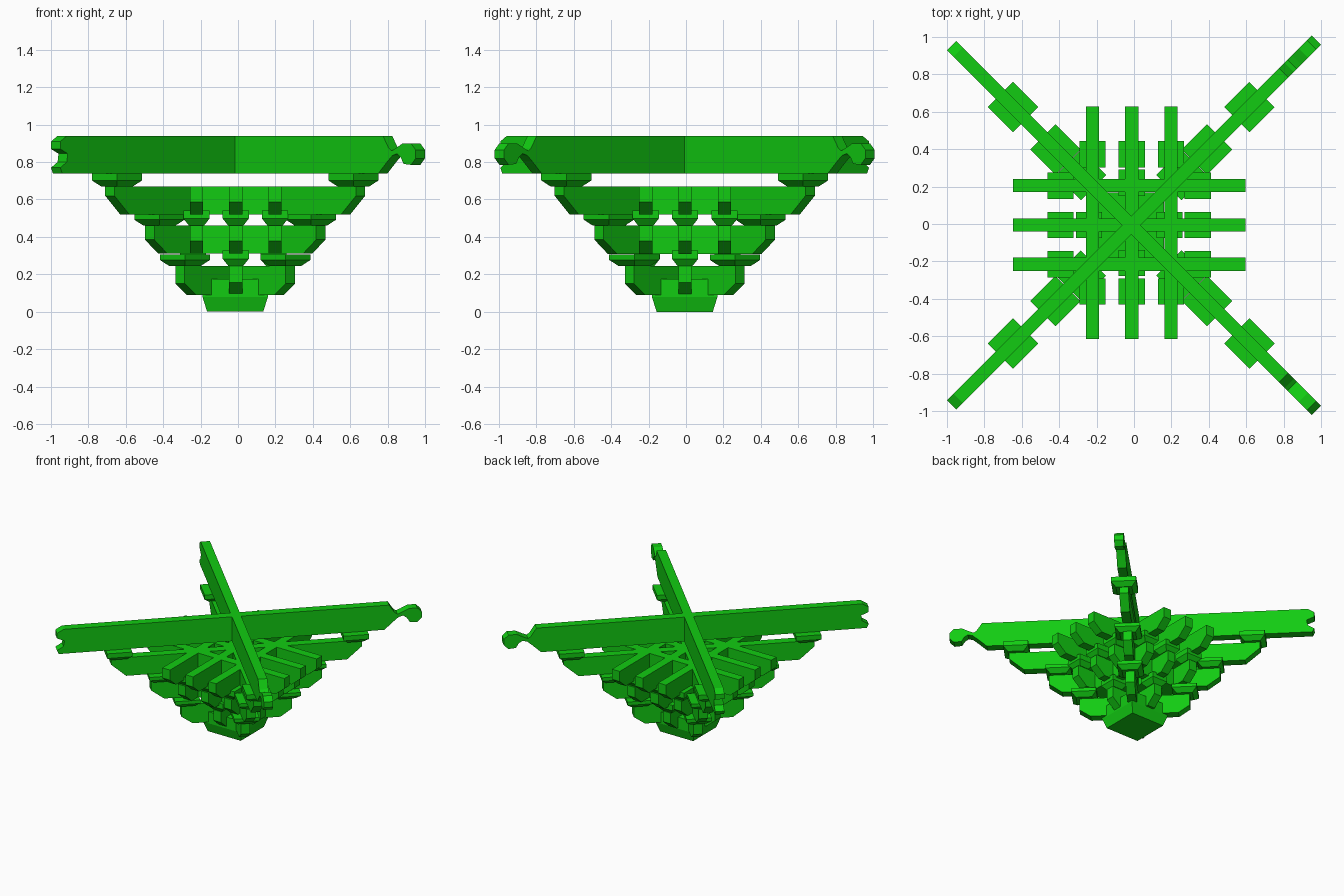
import bpy, bmesh
from math import pi
from mathutils import Matrix, Vector

cube = bpy.data.objects.get("Cube")
if cube:
    bpy.data.objects.remove(cube, do_unlink=True)

green = bpy.data.materials.new("leaf_green")
green.use_nodes = True
green.diffuse_color = (0.006, 0.6, 0.006, 1)
green.node_tree.nodes["Principled BSDF"].inputs["Base Color"].default_value = green.diffuse_color

CENTRE = Vector((-0.015, -0.007, 0))
ROOT2 = 2 ** 0.5
WIDTH = 0.07


def finish(name, bm, place):
    bmesh.ops.recalc_face_normals(bm, faces=bm.faces)
    mesh = bpy.data.meshes.new(name)
    bm.to_mesh(mesh)
    bm.free()
    mesh.materials.append(green)
    obj = bpy.data.objects.new(name, mesh)
    obj.matrix_world = place
    bpy.context.collection.objects.link(obj)


def placement(centre, angle):
    return Matrix.Translation(centre) @ Matrix.Rotation(angle, 4, "Z")


def beam(name, profile, centre, angle):
    """Extrude a side profile (length, height) to the beam width."""
    bm = bmesh.new()
    face = bm.faces.new([bm.verts.new((r, -WIDTH / 2, z)) for r, z in profile])
    new = bmesh.ops.extrude_face_region(bm, geom=[face])["geom"]
    bmesh.ops.translate(bm, vec=(0, WIDTH, 0),
                        verts=[v for v in new if isinstance(v, bmesh.types.BMVert)])
    finish(name, bm, placement(centre, angle))


def arm(name, reach, z0, z1, cut_x, cut_z, centre, angle):
    """Bracket arm with both lower ends chamfered."""
    half = [(reach - cut_x, z0), (reach, z0 + cut_z), (reach, z1)]
    beam(name, half + [(-r, z) for r, z in reversed(half)], centre, angle)


def block(name, low, high, z0, z1, z2, centre, angle):
    """Square bearing block: tapered foot below straight sides."""
    bm = bmesh.new()
    rings = []
    for h, z in ((low, z0), (high, z1), (high, z2)):
        rings.append([bm.verts.new((x * h, y * h, z))
                      for x, y in ((-1, -1), (1, -1), (1, 1), (-1, 1))])
    bm.faces.new(rings[0])
    bm.faces.new(rings[-1])
    for a, b in zip(rings, rings[1:]):
        for i in range(4):
            j = (i + 1) % 4
            bm.faces.new((a[i], a[j], b[j], b[i]))
    finish(name, bm, placement(centre, angle))


# Base block
block("base_block", 0.15, 0.175, 0, 0.08, 0.175, CENTRE, 0)

# Tiers: bottom, top, arm reach, block distance, side rows,
# then diagonal reach, diagonal block distance, chamfer length and height
tiers = [
    (0.09, 0.245, 0.26, 0.215, (0,), 0.417, 0.38, 0.085, 0.06),
    (0.31, 0.46, 0.42, 0.367, (-0.21, 0, 0.21), 0.647, 0.573, 0.1, 0.075),
    (0.52, 0.67, 0.622, None, (-0.21, 0, 0.21), 0.948, 0.894, 0.113, 0.1),
]
for n, (z0, z1, reach, seat, rows, d_reach, d_seat, cut_x, cut_z) in enumerate(tiers, 1):
    # Straight arms in both directions, with a block near each end
    for label, angle, middle in (("cross", 0, Vector((-0.026, -0.005, 0))),
                                 ("depth", pi / 2, Vector((-0.012, 0.006, 0)))):
        turn = Matrix.Rotation(angle, 3, "Z")
        for row in rows:
            centre = middle + turn @ Vector((0, row, 0))
            arm(f"{label}_arm_{n}", reach, z0, z1, 0.08, 0.067, centre, angle)
            if seat:
                for side in (-1, 1):
                    block(f"{label}_block_{n}", 0.04, 0.07, z1, z1 + 0.038, z1 + 0.082,
                          centre + turn @ Vector((side * seat, 0, 0)), angle)
    # Diagonal arms and their wider blocks
    for angle in (pi / 4, -pi / 4):
        turn = Matrix.Rotation(angle, 3, "Z")
        arm(f"diagonal_arm_{n}", d_reach, z0, z1, cut_x, cut_z, CENTRE, angle)
        for side in (-1, 1):
            block(f"diagonal_block_{n}", 0.06, 0.095, z1, z1 + 0.032, z1 + 0.07 - 0.01 * (n < 3),
                  CENTRE + turn @ Vector((side * d_seat, 0, 0)), angle)

# Top beams: notched tail on one end, curled hook on the other
tail = [(-0.925, 0.94), (-0.96, 0.91), (-0.96, 0.87), (-0.92, 0.845),
        (-0.925, 0.8), (-0.96, 0.77), (-0.95, 0.74)]
hook = [(0.79, 0.74), (0.84, 0.805), (0.865, 0.835), (0.89, 0.845), (0.91, 0.825),
        (0.925, 0.79), (0.965, 0.785), (0.99, 0.82), (0.99, 0.865), (0.965, 0.9),
        (0.92, 0.9), (0.885, 0.875), (0.86, 0.86), (0.845, 0.875), (0.815, 0.94)]
profile = [(r * ROOT2, z) for r, z in tail + hook]
for angle in (pi / 4, -pi / 4):
    beam("top_beam", profile, CENTRE, angle)
